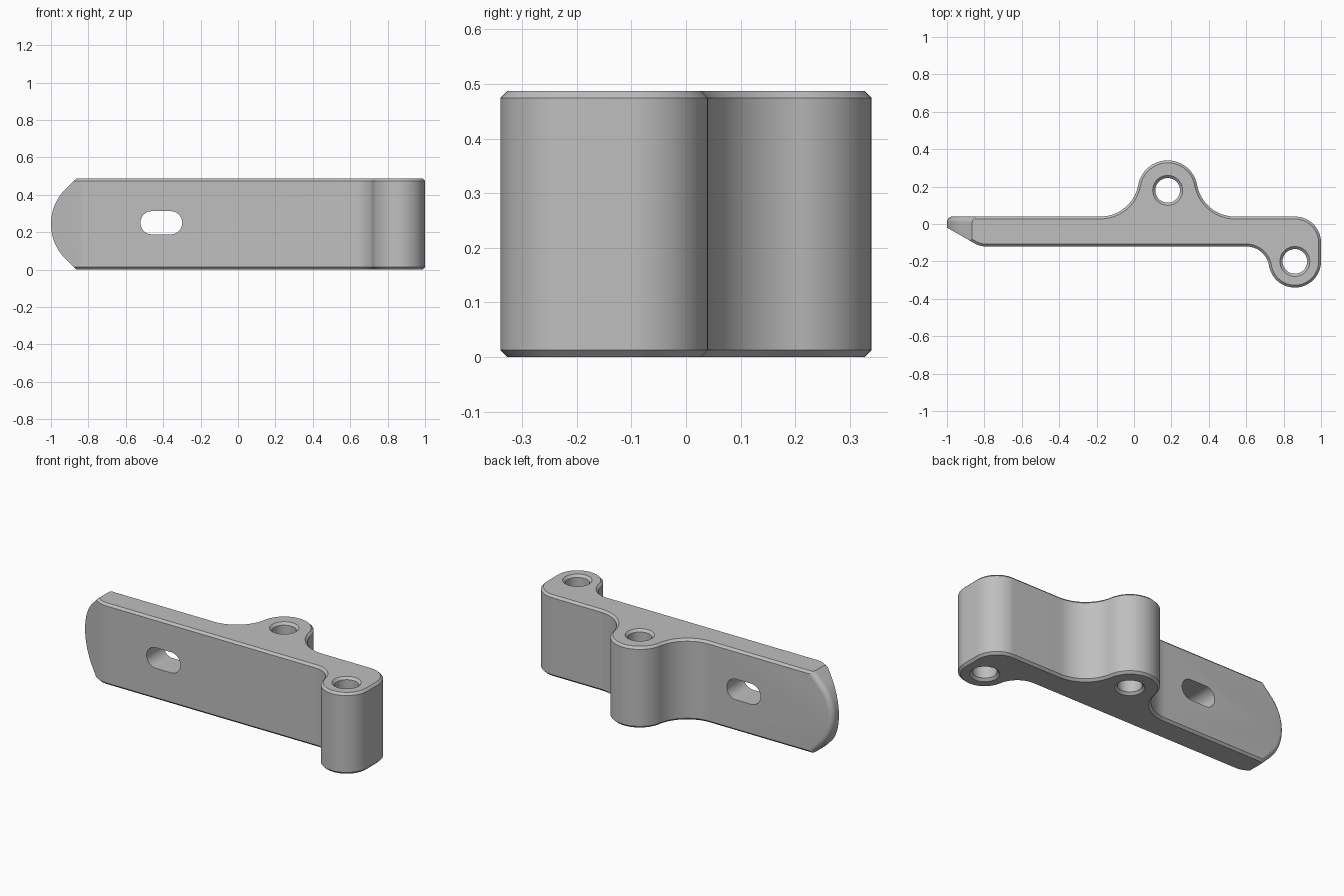
import bpy, bmesh, math
from mathutils import Vector

if "Cube" in bpy.data.objects:
    bpy.data.objects.remove(bpy.data.objects["Cube"])

H, C = 0.487, 0.013          # height and edge chamfer


def arc(cx, cy, r, a0, a1, n=20):
    """Points on an arc, angles in degrees."""
    return [Vector((cx + r * math.cos(math.radians(a0 + (a1 - a0) * i / n)),
                    cy + r * math.sin(math.radians(a0 + (a1 - a0) * i / n))))
            for i in range(n + 1)]


def inset(pts, d):
    """Mitred inward offset of a counter-clockwise outline."""
    out = []
    for i, p in enumerate(pts):
        e0 = (p - pts[i - 1]).normalized()
        e1 = (pts[(i + 1) % len(pts)] - p).normalized()
        n0, n1 = Vector((-e0.y, e0.x)), Vector((-e1.y, e1.x))
        out.append(p + (n0 + n1) * d / (1 + n0.dot(n1)))
    return out


def prism(name, pts, levels, axis='Z'):
    """Stack inset copies of an outline at (position, inset) levels."""
    clean = [p for i, p in enumerate(pts) if (p - pts[i - 1]).length > 1e-3]
    bm = bmesh.new()
    rings = []
    for pos, d in levels:
        rings.append([bm.verts.new((p.x, p.y, pos) if axis == 'Z' else (p.x, pos, p.y))
                      for p in inset(clean, d)])
    n = len(clean)
    bm.faces.new(rings[0])
    bm.faces.new(rings[-1])
    for a, b in zip(rings, rings[1:]):
        for i in range(n):
            bm.faces.new((a[i], a[(i + 1) % n], b[(i + 1) % n], b[i]))
    bmesh.ops.recalc_face_normals(bm, faces=bm.faces)
    me = bpy.data.meshes.new(name)
    bm.to_mesh(me)
    bm.free()
    ob = bpy.data.objects.new(name, me)
    bpy.context.collection.objects.link(ob)
    return ob


def cut(target, tool, op):
    """Boolean, baked into the target mesh; the tool is removed."""
    mod = target.modifiers.new("cut", 'BOOLEAN')
    mod.operation, mod.object = op, tool
    result = None
    for solver in ('EXACT', 'MANIFOLD', 'FLOAT'):
        mod.solver = solver
        bpy.context.view_layer.update()
        deps = bpy.context.evaluated_depsgraph_get()
        result = bpy.data.meshes.new_from_object(target.evaluated_get(deps))
        if len(result.polygons) > 0:
            break
    target.modifiers.clear()
    if len(result.polygons) > 0:
        target.data = result
    bpy.data.objects.remove(tool)


# Lug centres and radii, blend radii into the bar
BX, BY, BR, BF = 0.18, 0.18, 0.16, 0.206      # back lug
FX, FY, FR, FF = 0.86, -0.20, 0.14, 0.1236    # front lug
TOP, BOT = 0.04, -0.12
fb = math.degrees(math.atan2(TOP + BF - BY, 0.36))
ff = math.degrees(math.atan2(BOT - FF - FY, -0.26)) % 360

# Plan outline, counter-clockwise
plan = [Vector((-1.05, TOP)), Vector((-1.05, 0.009))]
plan += arc(-0.792, BOT + 0.12, 0.12, 240, 270, 8)               # wedge corner
plan += arc(0.60, BOT - FF, FF, 90, ff - 180, 20)                # front blend
plan += arc(FX, FY, FR, ff, 360, 32)                             # front lug
plan += arc(FX, TOP - FR, FR, 0, 90, 20)                         # rear corner
plan += arc(BX + 0.36, TOP + BF, BF, 270, 180 + fb, 20)          # back blends and lug
plan += arc(BX, BY, BR, fb, 180 - fb, 40)
plan += arc(BX - 0.36, TOP + BF, BF, -fb, -90, 20)
bracket = prism("bracket", plan, [(0, C), (C, 0), (H - C, 0), (H, C)])

# Rounded tip with a softened rear edge
R, mid = 0.262, H / 2
tip = [Vector((1.5, -0.2)), Vector((1.5, 0.7)), Vector((-0.652, 0.7))]
tip += arc(-1 + R, mid, R, 135, 225, 32)
tip += [Vector((-0.665, -0.2))]
r = 0.03
levels = [(-1, 0)] + [(TOP - r + r * math.sin(t), r - r * math.cos(t))
                      for t in [math.pi / 2 * i / 6 for i in range(7)]] + [(1, r)]
cut(bracket, prism("tip_cutter", tip, levels, 'Y'), 'INTERSECT')

# Countersunk pin holes
for x, y in ((BX, BY), (FX, FY)):
    ring = arc(x, y, 0.066, 0, 360, 40)[:-1]
    cut(bracket, prism("hole_cutter", ring, [(-0.02, -0.034), (0.014, 0),
                                             (H - 0.014, 0), (H + 0.02, -0.034)]), 'DIFFERENCE')

# Slot through the bar
slot = arc(-0.36, 0.25, 0.062, -90, 90, 20) + arc(-0.46, 0.25, 0.062, 90, 270, 20)
cut(bracket, prism("slot_cutter", slot, [(-0.5, 0), (0.5, 0)], 'Y'), 'DIFFERENCE')

# Material and shading
mat = bpy.data.materials.new("grey metal")
mat.diffuse_color = (0.52, 0.52, 0.52, 1)
mat.use_nodes = True
mat.node_tree.nodes["Principled BSDF"].inputs["Base Color"].default_value = mat.diffuse_color
bracket.data.materials.clear()
bracket.data.materials.append(mat)
for p in bracket.data.polygons:
    p.material_index = 0
bpy.context.view_layer.objects.active = bracket
bracket.select_set(True)
bpy.ops.object.shade_smooth_by_angle(angle=math.radians(30))
